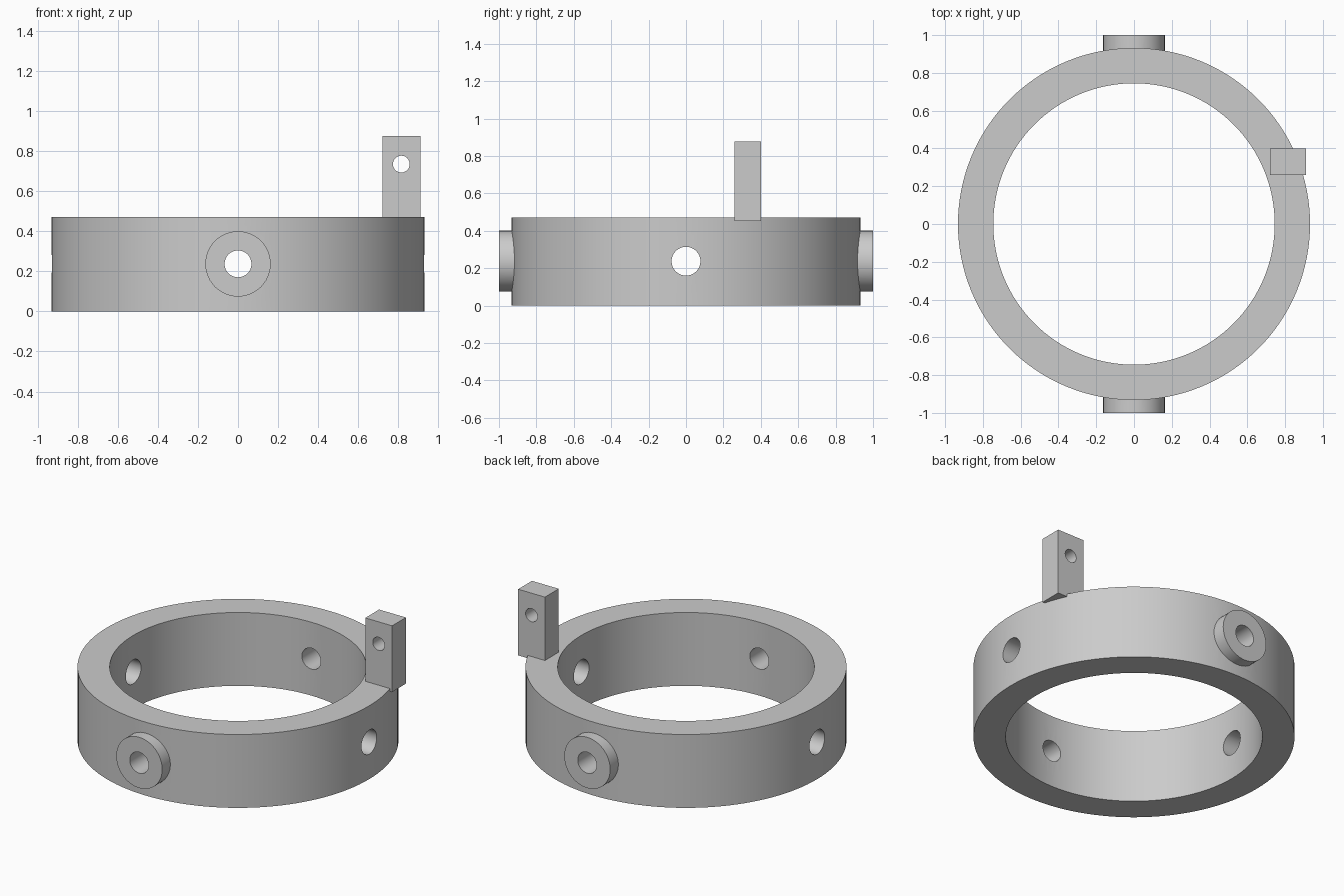
import bpy
import math

default_cube = bpy.data.objects.get("Cube")
if default_cube:
    bpy.data.objects.remove(default_cube, do_unlink=True)

OUTER, INNER, HEIGHT = 0.932, 0.745, 0.47
BORE_Z = 0.237

grey = bpy.data.materials.new("plain grey")
grey.use_nodes = True
grey.diffuse_color = (0.6, 0.6, 0.6, 1)
grey.node_tree.nodes["Principled BSDF"].inputs["Base Color"].default_value = (0.6, 0.6, 0.6, 1)


def cylinder(name, radius, length, centre, axis="Z", sides=48):
    turn = {"X": (0, math.pi / 2, 0), "Y": (math.pi / 2, 0, 0), "Z": (0, 0, 0)}[axis]
    bpy.ops.mesh.primitive_cylinder_add(vertices=sides, radius=radius, depth=length,
                                        location=centre, rotation=turn)
    obj = bpy.context.object
    obj.name = obj.data.name = name
    obj.data.materials.append(grey)
    return obj


def combine(target, tool, operation):
    """Apply a boolean with the tool, then remove the tool."""
    mod = target.modifiers.new(operation, "BOOLEAN")
    mod.operation, mod.object, mod.solver = operation, tool, "EXACT"
    bpy.context.view_layer.objects.active = target
    bpy.ops.object.modifier_apply(modifier=mod.name)
    bpy.data.objects.remove(tool, do_unlink=True)


def smooth(obj):
    bpy.ops.object.select_all(action="DESELECT")
    obj.select_set(True)
    bpy.context.view_layer.objects.active = obj
    bpy.ops.object.shade_smooth_by_angle(angle=math.radians(30))


# Ring body with a round boss on the front and back
ring = cylinder("ring", OUTER, HEIGHT, (0, 0, HEIGHT / 2), sides=128)
for side in (-1, 1):
    boss = cylinder("boss", 0.163, 0.16, (0, side * 0.92, BORE_Z), "Y")
    combine(ring, boss, "UNION")

# Central opening and the cross bores
combine(ring, cylinder("opening", INNER, 2, (0, 0, HEIGHT / 2), sides=128), "DIFFERENCE")
combine(ring, cylinder("boss_bore", 0.067, 3, (0, 0, BORE_Z), "Y"), "DIFFERENCE")
combine(ring, cylinder("side_bore", 0.077, 3, (0, 0, BORE_Z), "X"), "DIFFERENCE")
smooth(ring)

# Upright lug with a small through hole
bpy.ops.mesh.primitive_cube_add(size=1, location=(0.815, 0.33, 0.664))
lug = bpy.context.object
lug.name = lug.data.name = "lug"
lug.scale = (0.19, 0.14, 0.424)
bpy.ops.object.transform_apply(location=False, rotation=False, scale=True)
lug.data.materials.append(grey)
combine(lug, cylinder("lug_hole", 0.042, 1, (0.815, 0.33, 0.735), "Y", 32), "DIFFERENCE")
smooth(lug)
